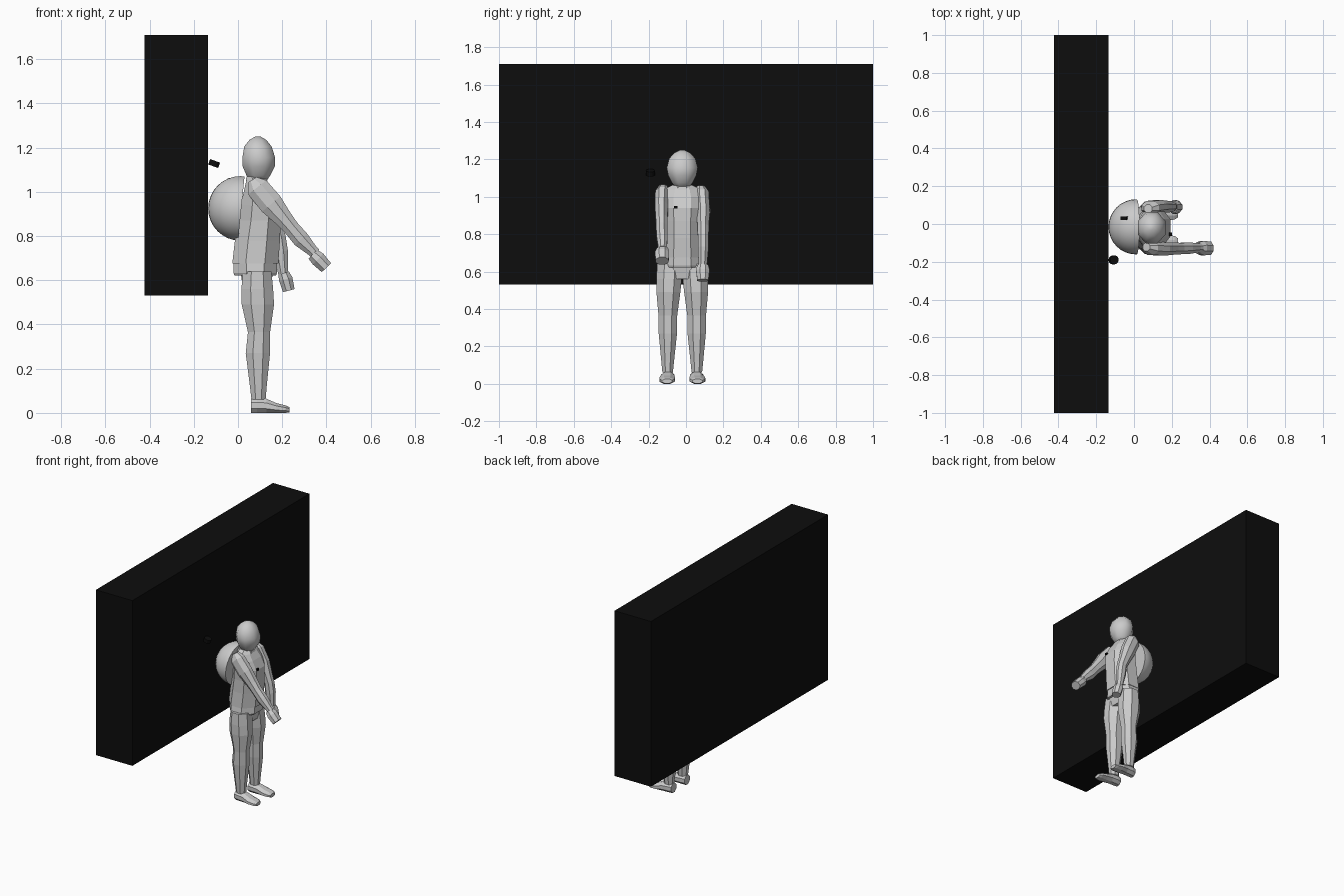
import bpy, bmesh, math
from mathutils import Vector, Matrix


def material(name, value):
    m = bpy.data.materials.new(name)
    m.diffuse_color = (value, value, value, 1)
    return m


GREY = material("light grey", 0.6)
BLACK = material("black", 0.004)
MID = -0.02          # y of the figure's centre plane
Y = Vector((0, 1, 0))
X = Vector((1, 0, 0))
Z = Vector((0, 0, 1))


def finish(name, bm, mat, smooth=None):
    bmesh.ops.recalc_face_normals(bm, faces=bm.faces)
    mesh = bpy.data.meshes.new(name)
    bm.to_mesh(mesh)
    bm.free()
    mesh.materials.append(mat)
    ob = bpy.data.objects.new(name, mesh)
    bpy.context.collection.objects.link(ob)
    if smooth:
        bpy.ops.object.select_all(action='DESELECT')
        ob.select_set(True)
        bpy.context.view_layer.objects.active = ob
        bpy.ops.object.shade_smooth_by_angle(angle=math.radians(smooth))
    return ob


def loft(name, rings, u=None, sides=8, smooth=None):
    """Skin rings of (x, y, z, half size across, half size in y)."""
    bm = bmesh.new()
    pts = [Vector(r[:3]) for r in rings]
    grow = 1 / math.cos(math.pi / sides)
    loops = []
    for i, r in enumerate(rings):
        tangent = pts[min(i + 1, len(pts) - 1)] - pts[max(i - 1, 0)]
        across = u or Y.cross(tangent).normalized()
        loop = []
        for k in range(sides):
            a = 2 * math.pi * (k + 0.5) / sides
            loop.append(bm.verts.new(pts[i] + across * (r[3] * grow * math.cos(a))
                                     + Y * (r[4] * grow * math.sin(a))))
        loops.append(loop)
    for a, b in zip(loops, loops[1:]):
        for k in range(sides):
            j = (k + 1) % sides
            bm.faces.new((a[k], a[j], b[j], b[k]))
    bm.faces.new(loops[0])
    bm.faces.new(loops[-1])
    return finish(name, bm, GREY, smooth)


def box(name, centre, size, mat, tilt=0):
    bm = bmesh.new()
    bmesh.ops.create_cube(bm, size=1, matrix=Matrix.Translation(centre)
                          @ Matrix.Rotation(tilt, 4, 'Y') @ Matrix.Diagonal((*size, 1)))
    return finish(name, bm, mat)


# Large slab behind the figure
box("wall_slab", (-0.279, 0, 1.12), (0.288, 2, 1.18), BLACK)

# Domed pack: a capped half sphere, slightly tipped
bm = bmesh.new()
bmesh.ops.create_uvsphere(bm, u_segments=32, v_segments=16, radius=0.146)
cut = bmesh.ops.bisect_plane(bm, geom=bm.verts[:] + bm.edges[:] + bm.faces[:],
                             plane_co=(0.004, 0, 0), plane_no=Vector((1, 0, -0.1)),
                             clear_outer=True)
rim = [e for e in cut["geom_cut"] if isinstance(e, bmesh.types.BMEdge)]
bmesh.ops.contextual_create(bm, geom=rim)
bmesh.ops.translate(bm, verts=bm.verts, vec=(0.011, -0.015, 0.925))
finish("back_dome", bm, GREY, 40)

# Head and neck
loft("head", [(0.092, MID, 1.045, 0.034, 0.035), (0.092, MID, 1.075, 0.054, 0.055),
              (0.094, MID, 1.115, 0.073, 0.075), (0.094, MID, 1.155, 0.074, 0.083),
              (0.090, MID, 1.205, 0.062, 0.07), (0.090, MID, 1.235, 0.038, 0.042),
              (0.090, MID, 1.25, 0.012, 0.012)], X, smooth=60)
loft("neck", [(0.085, MID, 1.02, 0.04, 0.042), (0.09, MID, 1.08, 0.037, 0.037)], X)

# Jacket, collar and flared hem
loft("jacket", [(0.078, MID, 0.675, 0.104, 0.112), (0.088, MID, 0.78, 0.102, 0.107),
                (0.098, MID, 0.87, 0.095, 0.108), (0.102, MID, 0.94, 0.09, 0.114),
                (0.094, MID, 1.00, 0.068, 0.112), (0.085, MID, 1.04, 0.05, 0.095),
                (0.082, MID, 1.062, 0.042, 0.055)], X)
loft("collar", [(0.085, MID, 1.04, 0.05, 0.055), (0.083, MID, 1.07, 0.045, 0.046)], X)
loft("jacket_hem", [(0.078, MID, 0.622, 0.094, 0.112), (0.078, MID, 0.632, 0.098, 0.116),
                    (0.078, MID, 0.68, 0.098, 0.108)], X)

# Hips, legs and shoes, mirrored about the centre plane
loft("hips", [(0.085, MID, 0.56, 0.062, 0.09), (0.085, MID, 0.63, 0.072, 0.115)], X)
for side, s in (("near", -1), ("far", 1)):
    loft(side + "_leg", [(0.093, MID + s * 0.078, 0.06, 0.032, 0.028),
                         (0.092, MID + s * 0.078, 0.12, 0.038, 0.034),
                         (0.090, MID + s * 0.077, 0.27, 0.055, 0.049),
                         (0.095, MID + s * 0.077, 0.365, 0.050, 0.050),
                         (0.090, MID + s * 0.074, 0.49, 0.073, 0.064),
                         (0.087, MID + s * 0.071, 0.56, 0.072, 0.068),
                         (0.087, MID + s * 0.067, 0.64, 0.064, 0.067)], X)
    loft(side + "_shoe", [(0.058, MID + s * 0.076, 0.033, 0.033, 0.030),
                          (0.085, MID + s * 0.077, 0.034, 0.034, 0.036),
                          (0.128, MID + s * 0.078, 0.032, 0.032, 0.037),
                          (0.175, MID + s * 0.081, 0.022, 0.022, 0.042),
                          (0.215, MID + s * 0.081, 0.017, 0.017, 0.038),
                          (0.232, MID + s * 0.081, 0.014, 0.012, 0.026)], Z)

# Near arm reaches forward, far arm hangs lower
loft("near_arm", [(0.065, -0.122, 1.055, 0.022, 0.022), (0.087, -0.128, 1.02, 0.052, 0.036),
                  (0.150, -0.132, 0.945, 0.054, 0.035), (0.205, -0.130, 0.880, 0.041, 0.032),
                  (0.240, -0.130, 0.838, 0.036, 0.030), (0.285, -0.128, 0.785, 0.038, 0.030),
                  (0.335, -0.126, 0.735, 0.026, 0.024), (0.350, -0.126, 0.720, 0.025, 0.023)])
loft("near_hand", [(0.338, -0.126, 0.718, 0.028, 0.030), (0.362, -0.128, 0.696, 0.034, 0.038),
                   (0.400, -0.128, 0.657, 0.029, 0.035)], sides=8)
loft("far_arm", [(0.075, 0.080, 1.055, 0.022, 0.022), (0.085, 0.086, 1.02, 0.050, 0.036),
                 (0.128, 0.092, 0.93, 0.050, 0.035), (0.165, 0.092, 0.84, 0.037, 0.031),
                 (0.183, 0.092, 0.795, 0.033, 0.029), (0.192, 0.092, 0.73, 0.034, 0.029),
                 (0.203, 0.090, 0.64, 0.023, 0.023), (0.208, 0.090, 0.615, 0.022, 0.022)])
loft("far_hand", [(0.206, 0.090, 0.632, 0.025, 0.030), (0.216, 0.090, 0.605, 0.031, 0.036),
                  (0.230, 0.090, 0.553, 0.027, 0.030)])

# Small dark fittings: floating knob, pack knob and chest button
bm = bmesh.new()
bmesh.ops.create_cone(bm, cap_ends=True, segments=12, radius1=0.024, radius2=0.024,
                      depth=0.026, matrix=Matrix.Translation((-0.108, -0.19, 1.128))
                      @ Matrix.Rotation(0.35, 4, 'Y'))
finish("floating_knob", bm, BLACK)
box("pack_knob", (-0.05, 0.03, 1.046), (0.036, 0.02, 0.02), BLACK, -0.5)
box("chest_button", (0.192, -0.055, 0.945), (0.016, 0.018, 0.013), BLACK)
